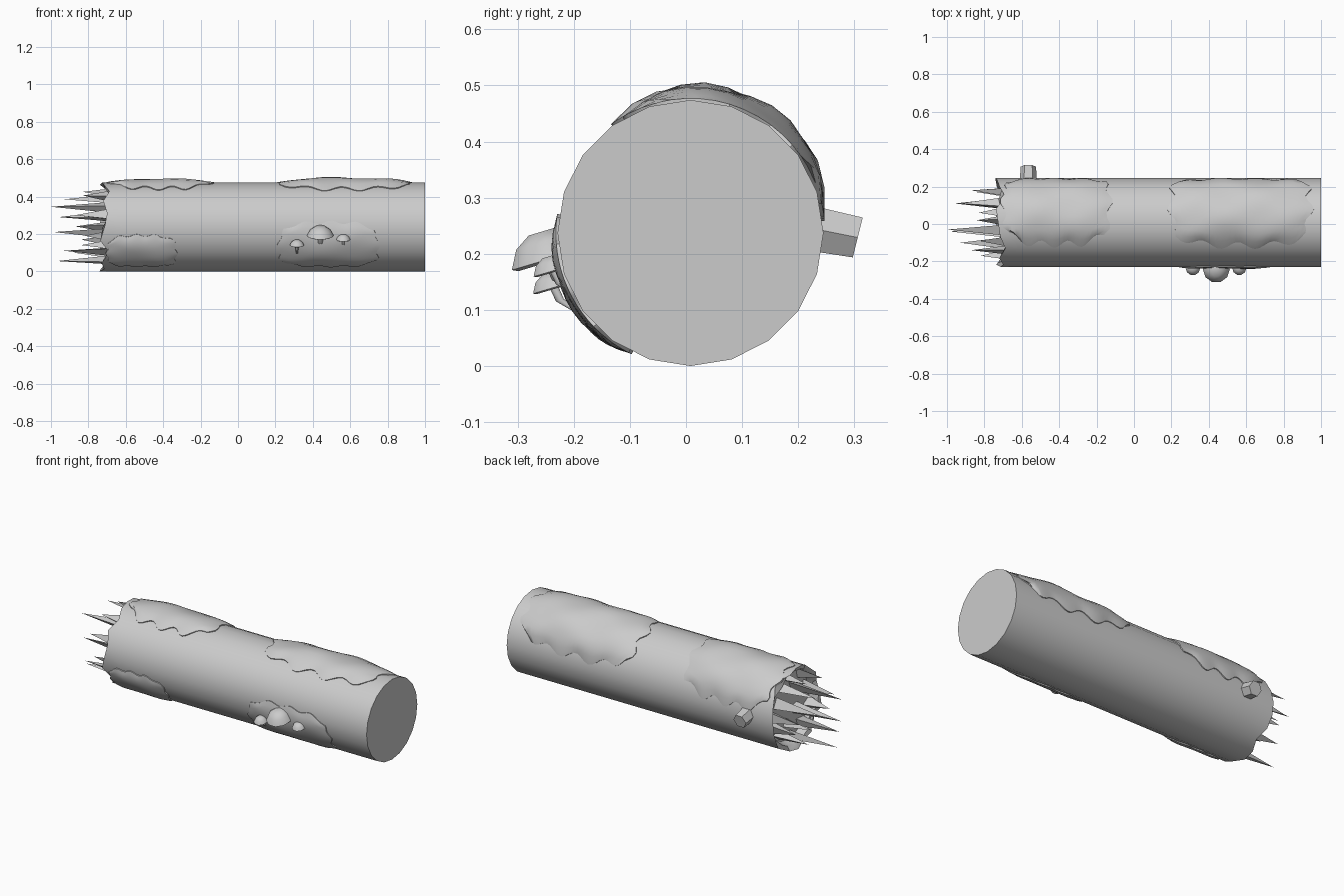
import bpy, bmesh, math, random
from math import sin, cos, pi, radians
from mathutils import Vector

random.seed(4)
cube = bpy.data.objects.get("Cube")
if cube:
    bpy.data.objects.remove(cube)

YC, ZC, R = 0.008, 0.237, 0.237

gray = bpy.data.materials.new("plain gray")
gray.use_nodes = True
gray.diffuse_color = (0.6, 0.6, 0.6, 1)
gray.node_tree.nodes["Principled BSDF"].inputs["Base Color"].default_value = (0.6, 0.6, 0.6, 1)


def finish(name, bm, angle=None):
    bmesh.ops.recalc_face_normals(bm, faces=bm.faces[:])
    mesh = bpy.data.meshes.new(name)
    bm.to_mesh(mesh)
    bm.free()
    mesh.materials.append(gray)
    ob = bpy.data.objects.new(name, mesh)
    bpy.context.collection.objects.link(ob)
    if angle:
        bpy.ops.object.select_all(action='DESELECT')
        bpy.context.view_layer.objects.active = ob
        ob.select_set(True)
        bpy.ops.object.shade_smooth_by_angle(angle=radians(angle))
    return ob


def around(x, phi, r):
    """Point on the log, phi measured from the top towards the back."""
    return Vector((x, YC + r * sin(phi), ZC + r * cos(phi)))


def bridge(bm, a, b, closed=True):
    n = len(a)
    for i in range(n if closed else n - 1):
        j = (i + 1) % n
        bm.faces.new((a[i], a[j], b[j], b[i]))


# Log: long barrel, jagged broken rim and a sunken broken face
def make_log():
    bm = bmesh.new()
    sides = 20
    angles = [2 * pi * i / sides for i in range(sides)]

    def ring(x, r, jag=0):
        return [bm.verts.new(around(x + jag * random.uniform(-1, 1), a, r)) for a in angles]

    rings = [ring(x, R) for x in (1, 0.55, 0.1, -0.3, -0.62)]
    rings += [ring(-0.715, R, 0.028), ring(-0.705, R * 0.9, 0.02), ring(-0.67, R * 0.84)]
    for a, b in zip(rings, rings[1:]):
        bridge(bm, a, b)
    bm.faces.new(rings[0])
    bm.faces.new(rings[-1])
    finish("log", bm, 40)


# Splinters: wedge shaped spikes sticking out of the broken end
def make_splinters():
    tips = [(-1.0, -0.03, 0.345), (-0.985, -0.04, 0.21), (-0.97, -0.03, 0.055),
            (-0.93, -0.10, 0.11), (-0.93, 0.11, 0.385), (-0.96, 0.11, 0.29),
            (-0.87, -0.14, 0.3), (-0.87, 0.18, 0.24), (-0.83, 0.06, 0.425),
            (-0.82, -0.17, 0.19), (-0.88, 0.11, 0.1), (-0.83, -0.09, 0.405),
            (-0.84, 0.17, 0.17), (-0.84, 0.02, 0.14)]
    bm = bmesh.new()
    for x, y, z in tips:
        tip = bm.verts.new((x, y, z))
        spin = math.atan2(z - ZC, y - YC)
        out, side = Vector((0, cos(spin), sin(spin))), Vector((0, -sin(spin), cos(spin)))
        mid = Vector((-0.665, YC + (y - YC) * 0.95, ZC + (z - ZC) * 0.95))
        base = [bm.verts.new(mid + out * o + side * s)
                for o, s in ((0.022, -0.036), (0.022, 0.03), (-0.026, 0.012))]
        bm.faces.new(base)
        for i in range(3):
            bm.faces.new((base[i], base[(i + 1) % 3], tip))
    finish("splinters", bm)


# Moss: bumpy curved sheet with a wavy outline and a short rim
def make_moss(name, x0, x1, deg0, deg1, thick, wave, seed):
    bm = bmesh.new()
    nx, na = 26, 12
    grid, floor = [], []
    xm, pm = (x0 + x1) / 2, radians((deg0 + deg1) / 2)
    hx, hp = (x1 - x0) / 2, radians(deg1 - deg0) / 2
    for i in range(nx + 1):
        row, low = [], []
        for j in range(na + 1):
            u, v = 2 * i / nx - 1, 2 * j / na - 1
            # rounded corners and a scalloped edge
            su = 1 - 0.12 * v ** 4 + wave * sin(7 * v + seed) * abs(u) ** 3
            sv = 1 - 0.28 * u ** 4 + wave * 1.6 * sin(11 * u + 2 * seed) * abs(v) ** 3
            x, phi = xm + hx * u * su, pm + hp * v * sv
            edge = max(abs(u), abs(v))
            bump = 0.8 + 0.2 * sin(17 * x + seed) * cos(6 * phi + seed)
            lift = 0.003 + thick * bump * (1 - edge ** 3)
            row.append(bm.verts.new(around(x, phi, R + lift)))
            low.append((x, phi))
        grid.append(row)
        floor.append(low)
    for a, b in zip(grid, grid[1:]):
        bridge(bm, a, b, closed=False)
    # rim sinks into the bark
    border = [(i, 0) for i in range(nx)] + [(nx, j) for j in range(na)]
    border += [(i, na) for i in range(nx, 0, -1)] + [(0, j) for j in range(na, 0, -1)]
    top = [grid[i][j] for i, j in border]
    bottom = [bm.verts.new(around(*floor[i][j], R - 0.012)) for i, j in border]
    bridge(bm, top, bottom)
    finish(name, bm, 45)


# Branch stub: short tilted hexagonal peg on the back
def make_branch():
    bm = bmesh.new()
    rings = []
    for y, z, r, slant in ((0.2, 0.25, 0.048, 0), (0.306, 0.229, 0.041, 0.25)):
        rings.append([bm.verts.new((-0.565 + r * cos(k * pi / 3),
                                    y + slant * r * sin(k * pi / 3),
                                    z + r * sin(k * pi / 3))) for k in range(6)])
    bridge(bm, *rings)
    bm.faces.new(rings[0])
    bm.faces.new(rings[1])
    finish("branch_stub", bm)


# Mushroom: domed cap with a hollow underside on a curved stem
def make_mushroom(name, x, y, z, r, drop):
    bm = bmesh.new()
    n = 10
    tilt = 0.3
    profile = ((0.35, 0.62), (0.75, 0.38), (1, -0.05), (0.85, -0.12), (0.2, 0.02))

    def ring(cx, cy, cz, rad):
        return [bm.verts.new((cx + rad * cos(2 * pi * k / n), cy + rad * sin(2 * pi * k / n),
                              cz + tilt * rad * sin(2 * pi * k / n))) for k in range(n)]

    cap = [ring(x, y - h * r * tilt, z + h * r, rad * r) for rad, h in profile]
    stem = [ring(x, y, z, r * 0.2), ring(x, y + drop * 0.25, z - drop * 0.55, r * 0.19),
            ring(x, y + drop * 0.95, z - drop, r * 0.13)]
    for part in (cap, stem):
        for a, b in zip(part, part[1:]):
            bridge(bm, a, b)
        bm.faces.new(part[0])
        bm.faces.new(part[-1])
    finish(name, bm, 50)


make_log()
make_splinters()
make_branch()
make_moss("moss_top_broken_end", -0.70, -0.13, -29, 80, 0.024, 0.06, 1.0)
make_moss("moss_top_far_end", 0.20, 0.94, -31, 78, 0.031, 0.06, 2.6)
make_moss("moss_front_mushrooms", 0.22, 0.75, -152, -84, 0.013, 0.04, 0.5)
make_moss("moss_front_broken_end", -0.70, -0.33, -152, -101, 0.013, 0.04, 1.7)
make_mushroom("mushroom_large", 0.44, -0.243, 0.195, 0.072, 0.07)
make_mushroom("mushroom_small_left", 0.315, -0.236, 0.142, 0.039, 0.045)
make_mushroom("mushroom_small_right", 0.563, -0.236, 0.172, 0.038, 0.045)
